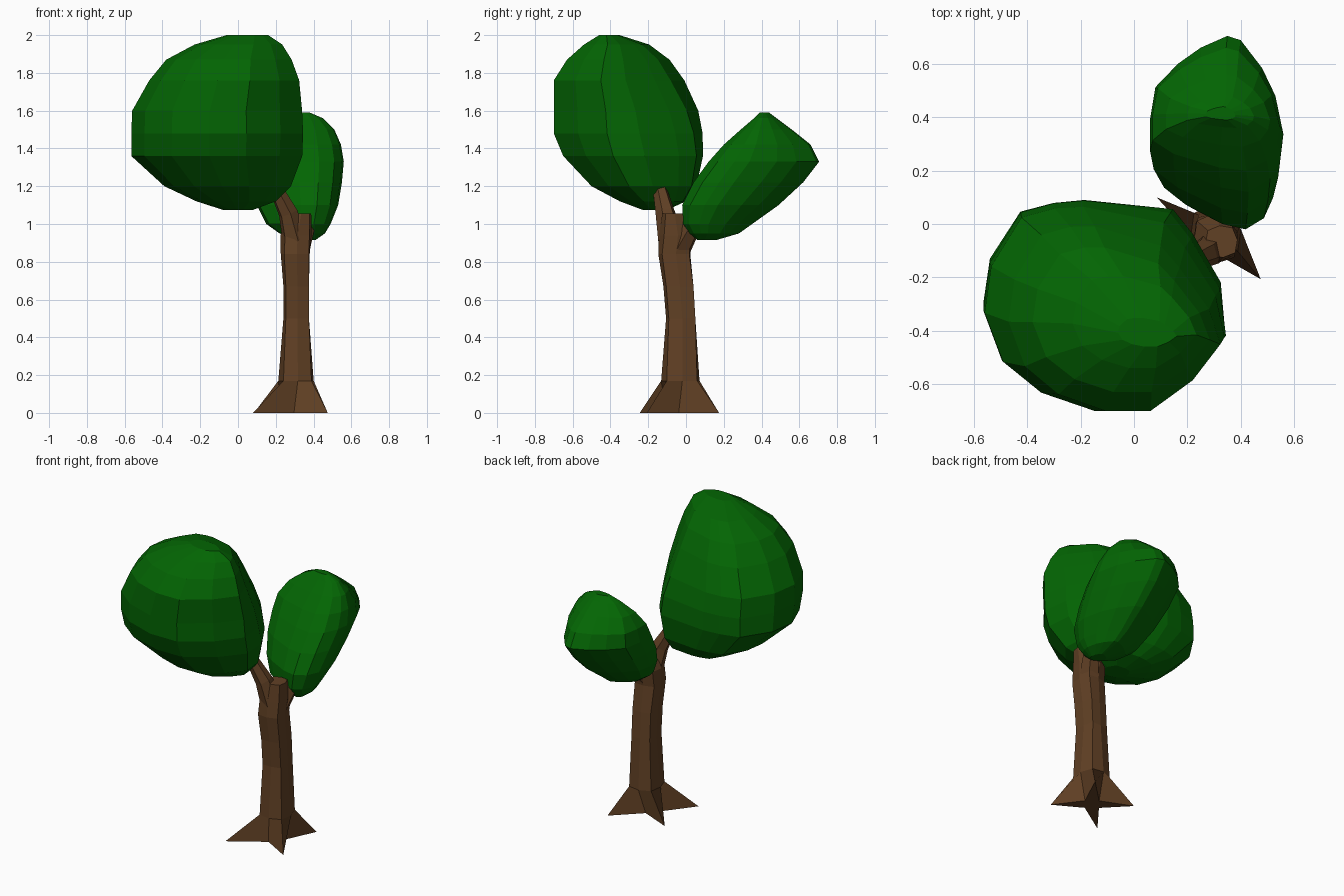
import bpy, bmesh
from math import cos, sin, radians
from mathutils import Vector

if "Cube" in bpy.data.objects:
    bpy.data.objects.remove(bpy.data.objects["Cube"])


def material(name, color):
    m = bpy.data.materials.new(name)
    m.diffuse_color = (*color, 1)
    m.use_nodes = True
    m.node_tree.nodes["Principled BSDF"].inputs["Base Color"].default_value = m.diffuse_color
    return m


BARK = material("bark", (0.12, 0.052, 0.018))
LEAF = material("leaf", (0.001, 0.13, 0.001))


def loft(name, rings, mat):
    """Skin a stack of equal-length point rings and cap both ends."""
    bm = bmesh.new()
    vs = [[bm.verts.new(p) for p in ring] for ring in rings]
    n = len(vs[0])
    for a, b in zip(vs, vs[1:]):
        for i in range(n):
            j = (i + 1) % n
            bm.faces.new((a[i], a[j], b[j], b[i]))
    bm.faces.new(vs[0][::-1])
    bm.faces.new(vs[-1])
    bmesh.ops.recalc_face_normals(bm, faces=bm.faces)
    me = bpy.data.meshes.new(name)
    bm.to_mesh(me)
    bm.free()
    me.materials.append(mat)
    ob = bpy.data.objects.new(name, me)
    bpy.context.collection.objects.link(ob)
    return ob


def crown(name, outline, levels, above, cut=0.0, fill=0.0):
    """Fit the plan outline into the x and y range given at each height.
    Above a height, gradually trim the +x+y corner (cut) or fill -x-y (fill)."""
    xs, ys = zip(*outline)
    x0, y0, w, d = min(xs), min(ys), max(xs) - min(xs), max(ys) - min(ys)
    rings = []
    for z, a, b, c, e in levels:
        ramp = min(1, max(0, (z - above) / 0.4))
        ring = []
        for x, y in outline:
            p, q = (x - x0) / w, (y - y0) / d
            s = -ramp * (cut * max(0, p + q - 1.35) + fill * max(0, 0.65 - p - q))
            p, q = max(0, p + s), max(0, q + s)
            ring.append((a + (b - a) * p, c + (e - c) * q, z))
        rings.append(ring)
    return loft(name, rings, LEAF)


# Large crown: plan outline, then (z, x min, x max, y min, y max)
crown("large_crown",
      [(-.56, -.32), (-.49, -.51), (-.345, -.63), (-.145, -.70), (.05, -.70),
       (.23, -.57), (.35, -.415), (.335, -.235), (.23, -.04), (.155, .06),
       (-.18, .097), (-.295, .085), (-.42, .05), (-.535, -.14)],
      [(1.075, -.08, .08, -.23, -.10), (1.12, -.22, .20, -.35, .0),
       (1.20, -.39, .28, -.50, .055), (1.36, -.565, .34, -.65, .09),
       (1.48, -.565, .345, -.70, .09), (1.60, -.56, .34, -.70, .07),
       (1.76, -.47, .325, -.70, .0), (1.87, -.38, .285, -.63, -.08),
       (1.95, -.23, .235, -.54, -.19), (2.0, -.06, .16, -.46, -.35)],
      above=1.4, cut=.2)

# Small crown leaning backwards
crown("small_crown",
      [(.06, .34), (.08, .21), (.17, .12), (.33, .01), (.43, -.02), (.51, .04),
       (.55, .15), (.56, .25), (.53, .43), (.48, .56), (.40, .69), (.35, .71),
       (.25, .655), (.165, .58), (.08, .47)],
      [(.915, .32, .41, .06, .16), (.95, .22, .46, .02, .28),
       (1.0, .15, .49, -.015, .35), (1.10, .10, .53, -.02, .49),
       (1.22, .07, .55, .04, .62), (1.33, .06, .56, .12, .705),
       (1.42, .07, .545, .20, .66), (1.50, .12, .51, .29, .56),
       (1.56, .20, .45, .36, .48), (1.59, .27, .38, .39, .44)],
      above=1.05, fill=.25)


def trunk_ring(x, y, z, rx, ry, corner=1.0):
    """Eight points, the four facing the roots pushed out by corner."""
    pts = []
    for i in range(8):
        k = corner if i % 2 == 0 else 1
        t = radians(51 + 45 * i)
        pts.append((x + k * rx * cos(t), y + k * ry * sin(t), z))
    return pts


# Trunk: star-shaped root flare, then squarish rings up to the stub
roots = [(.45, .175), (.085, .10), (.08, -.245), (.475, -.207)]
base = trunk_ring(.29, -.045, 0, .06, .06)
for i, (x, y) in enumerate(roots):
    base[2 * i] = (x, y, 0)
loft("trunk", [base,
               trunk_ring(.307, -.03, .17, .094, .102, 1.12),
               trunk_ring(.308, -.028, .50, .068, .078, 1.28),
               trunk_ring(.308, -.04, .67, .068, .08, 1.28),
               trunk_ring(.303, -.062, .84, .077, .085, 1.2),
               trunk_ring(.307, -.052, .94, .083, .092, 1.1),
               trunk_ring(.328, -.066, 1.055, .06, .06, 1.1)], BARK)


def branch(name, path, sides=6):
    """Tapered limb through (x, y, z, radius) stations."""
    axis = (Vector(path[-1][:3]) - Vector(path[0][:3])).normalized()
    u = axis.orthogonal().normalized()
    v = axis.cross(u)
    rings = []
    for x, y, z, r in path:
        rings.append([Vector((x, y, z)) + r * (cos(radians(360 * i / sides)) * u
                                              + sin(radians(360 * i / sides)) * v)
                      for i in range(sides)])
    return loft(name, rings, BARK)


# Limbs carrying the two crowns
branch("large_crown_branch", [(.30, -.08, .92, .07), (.265, -.11, 1.06, .053),
                              (.21, -.135, 1.17, .04), (.16, -.16, 1.25, .034)])
branch("small_crown_branch", [(.32, -.03, .88, .065), (.35, .02, .97, .055),
                              (.38, .08, 1.05, .045)])
